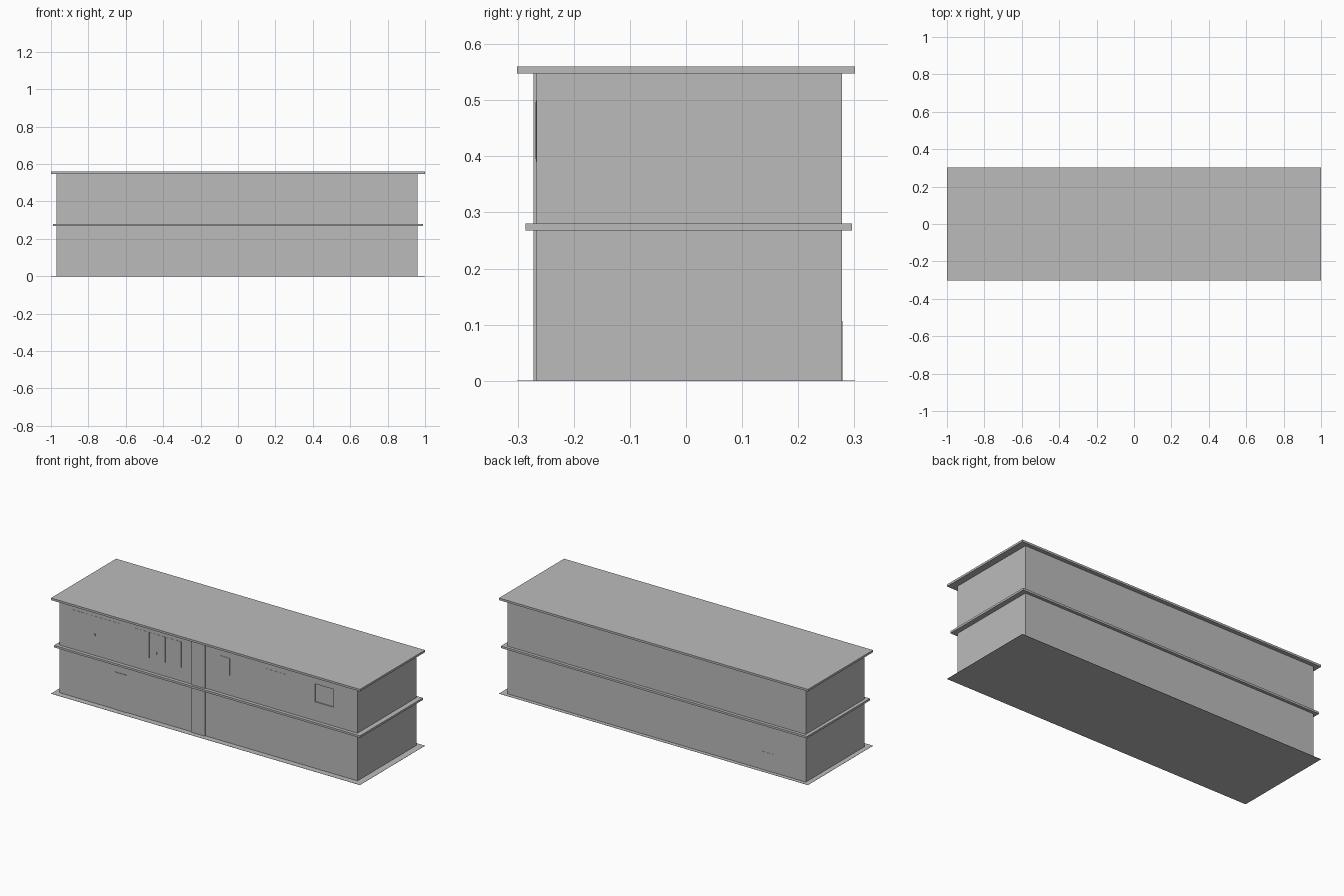
import bpy

if "Cube" in bpy.data.objects:
    bpy.data.objects.remove(bpy.data.objects["Cube"])

grey = bpy.data.materials.new("plain_grey")
grey.use_nodes = True
colour = (0.5, 0.5, 0.5, 1)
grey.diffuse_color = colour
grey.node_tree.nodes["Principled BSDF"].inputs["Base Color"].default_value = colour

FRONT, BACK = -0.266, 0.278
LEFT, RIGHT = -0.97, 0.96
MID, MID_TOP = 0.268, 0.28
EAVES, TOP = 0.548, 0.56


def box(name, x, y, z):
    """Box spanning the given (low, high) ranges."""
    spans = (x, y, z)
    bpy.ops.mesh.primitive_cube_add(size=1, location=[sum(s) / 2 for s in spans])
    ob = bpy.context.object
    ob.name = name
    ob.scale = [s[1] - s[0] for s in spans]
    bpy.ops.object.transform_apply(location=False, rotation=False, scale=True)
    ob.data.materials.append(grey)
    return ob


def front_plate(name, x, z, thick=0.002):
    return box(name, x, (FRONT - thick, FRONT + 0.001), z)


def framed_window(name, x, z, panes):
    """Thin pane panels with narrow gaps between them."""
    step = (x[1] - x[0]) / panes
    for i in range(panes):
        start = x[0] + i * step
        front_plate(f"{name}_pane_{i + 1}", (start, start + step - 0.006), z, 0.001)


# Slabs and walls
box("ground_plate", (-1, 1), (-0.301, 0.301), (0, 0.001))
box("lower_walls", (LEFT, RIGHT), (FRONT, BACK), (0.001, MID))
box("middle_slab", (-0.99, 0.99), (-0.286, 0.296), (MID, MID_TOP))
upper = box("upper_walls", (LEFT, RIGHT), (FRONT, BACK), (MID_TOP, EAVES))
box("roof_slab", (-1, 1), (-0.301, 0.301), (EAVES, TOP))

# Recessed window in the upper front wall
cutter = box("window_cutter", (0.685, 0.805), (FRONT - 0.02, FRONT + 0.006), (0.39, 0.495))
cut = upper.modifiers.new("window_recess", "BOOLEAN")
cut.operation = "DIFFERENCE"
cut.solver = "EXACT"
cut.object = cutter
bpy.context.view_layer.objects.active = upper
bpy.ops.object.modifier_apply(modifier=cut.name)
bpy.data.objects.remove(cutter)

# Shallow pilaster on both floors
for floor, z in (("lower", (0.001, MID)), ("upper", (MID_TOP, EAVES))):
    front_plate(f"{floor}_pilaster", (-0.113, -0.023), z, 0.006)

# Upper windows
framed_window("wide_window_left", (-0.885, -0.575), (0.36, 0.51), 3)
framed_window("wide_window_right", (-0.485, -0.175), (0.36, 0.51), 3)
framed_window("middle_window", (0.37, 0.5), (0.39, 0.5), 2)
front_plate("small_window", (0.075, 0.133), (0.395, 0.497))
for side, x in (("left", -0.74), ("right", -0.34)):
    front_plate(f"window_handle_{side}", (x - 0.003, x + 0.003), (0.396, 0.408), 0.004)

# Doors
front_plate("front_door", (-0.61, -0.534), (0.001, 0.22), 0.003)
box("back_door", (-0.77, -0.68), (BACK - 0.001, BACK + 0.001), (0.001, 0.107))
